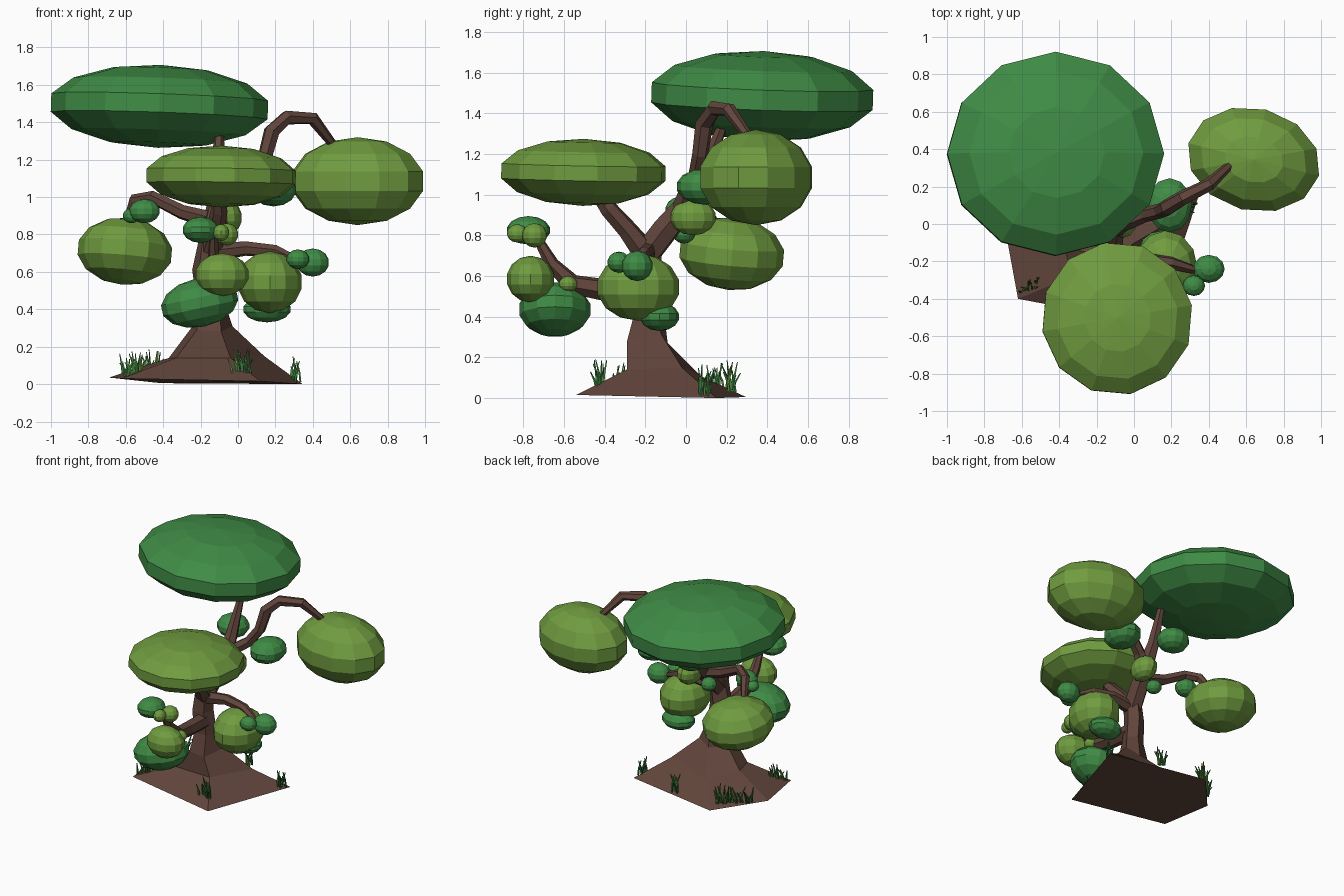
import bpy, bmesh, math, random
from mathutils import Vector, Matrix, Euler

if "Cube" in bpy.data.objects:
    bpy.data.objects.remove(bpy.data.objects["Cube"])

random.seed(4)


def material(name, rgb):
    m = bpy.data.materials.new(name)
    m.diffuse_color = (*rgb, 1)
    m.use_nodes = True
    m.node_tree.nodes["Principled BSDF"].inputs["Base Color"].default_value = m.diffuse_color
    return m


DARK = material("dark_leaf", (0.05, 0.26, 0.06))
LIGHT = material("light_leaf", (0.16, 0.33, 0.05))
BARK = material("bark", (0.12, 0.06, 0.045))
GRASS = material("grass", (0.03, 0.17, 0.04))
GRASS2 = material("grass_light", (0.09, 0.24, 0.04))


def finish(bm, name, *mats):
    bmesh.ops.recalc_face_normals(bm, faces=bm.faces)
    me = bpy.data.meshes.new(name)
    bm.to_mesh(me)
    bm.free()
    for m in mats:
        me.materials.append(m)
    ob = bpy.data.objects.new(name, me)
    bpy.context.collection.objects.link(ob)
    return ob


def loft(bm, rings, mat=0):
    """Skin a list of point rings and cap both ends."""
    rows = [[bm.verts.new(p) for p in r] for r in rings]
    n = len(rows[0])
    faces = [bm.faces.new(rows[0]), bm.faces.new(rows[-1])]
    for a, b in zip(rows, rows[1:]):
        for i in range(n):
            j = (i + 1) % n
            faces.append(bm.faces.new((a[i], a[j], b[j], b[i])))
    for f in faces:
        f.material_index = mat


def tube(bm, pts, radii, sides=6, mat=0):
    """Tapered low-poly tube along a path."""
    pts = [Vector(p) for p in pts]
    rings, side = [], None
    for i, p in enumerate(pts):
        t = (pts[min(i + 1, len(pts) - 1)] - pts[max(i - 1, 0)]).normalized()
        if side is None:
            side = t.orthogonal()
        side = (side - t * side.dot(t)).normalized()
        up = t.cross(side)
        rings.append([p + radii[i] * (side * math.cos(a) + up * math.sin(a))
                      for a in (math.tau * k / sides for k in range(sides))])
    loft(bm, rings, mat)


def leaf(name, mat, centre, radii, tilt=(0, 0, 0)):
    """Faceted squashed ball of leaves."""
    bm = bmesh.new()
    bmesh.ops.create_uvsphere(bm, u_segments=12, v_segments=7, radius=1)
    size = Matrix.Diagonal((radii[0] / .975, radii[1] / .975, radii[2], 1))
    rot = Euler([math.radians(a) for a in tilt]).to_matrix().to_4x4()
    bm.transform(Matrix.Translation(centre) @ rot @ size)
    finish(bm, name, mat)


# Root base flaring into the trunk
bm = bmesh.new()
loft(bm, [
    [(.345, .15, 0), (-.41, .295, .005), (-.69, -.02, .035), (-.62, -.40, .03), (.12, -.54, .015)],
    [(.14, -.02, .15), (-.22, .07, .11), (-.37, -.13, .14), (-.33, -.28, .14), (-.04, -.29, .14)],
    [(-.03, -.12, .31), (-.13, -.09, .27), (-.25, -.15, .30), (-.22, -.28, .29), (-.09, -.29, .28)],
    [(-.07, -.16, .43), (-.13, -.11, .43), (-.22, -.16, .43), (-.20, -.25, .43), (-.10, -.25, .43)],
    [(-.09, -.17, .60), (-.15, -.12, .60), (-.245, -.18, .61), (-.21, -.26, .60), (-.12, -.25, .60)],
    [(-.09, -.18, .74), (-.13, -.12, .76), (-.21, -.17, .77), (-.19, -.25, .76), (-.11, -.25, .75)],
])
finish(bm, "trunk_and_roots", BARK)

# Branches
BRANCHES = {
    "crown_branch": ([(-.15, -.2, .70), (-.13, -.1, .83), (-.11, 0, .95), (-.11, .08, 1.09),
                      (-.10, .18, 1.34)], [.07, .07, .06, .045, .025]),
    "arched_branch": ([(-.12, -.03, .90), (-.04, .01, 1.02), (.06, .05, 1.09), (.14, .07, 1.2),
                       (.18, .09, 1.35), (.26, .14, 1.425), (.40, .21, 1.42), (.54, .34, 1.24)],
                      [.055, .045, .04, .04, .045, .04, .035, .02]),
    "front_branch": ([(-.15, -.19, .70), (-.12, -.29, .83), (-.10, -.38, .93), (-.1, -.46, 1.04)],
                     [.065, .05, .045, .03]),
    "left_branch": ([(-.12, -.06, .87), (-.30, -.04, .92), (-.46, 0, 1.0), (-.55, .06, .985),
                     (-.60, .15, .85)], [.05, .04, .035, .035, .02]),
    "right_branch": ([(-.15, -.2, .70), (.04, -.19, .725), (.2, -.21, .71), (.34, -.25, .65)],
                     [.05, .04, .035, .02]),
    "low_front_branch": ([(-.15, -.2, .52), (-.14, -.42, .535), (-.13, -.56, .56),
                          (-.13, -.66, .66), (-.13, -.75, .82)], [.06, .055, .05, .035, .02]),
}
for name, (pts, radii) in BRANCHES.items():
    bm = bmesh.new()
    tube(bm, pts, radii)
    finish(bm, name, BARK)

# Large leaf clumps
leaf("crown_leaves", DARK, (-.42, .375, 1.485), (.58, .545, .222), (-2, 2, 0))
leaf("front_leaves", LIGHT, (-.09, -.505, 1.11), (.405, .41, .165), (-1, 1, 10))
leaf("right_leaves", LIGHT, (.64, .345, 1.085), (.36, .275, .235), (0, 0, -14))
leaf("left_leaves", LIGHT, (-.605, .225, .71), (.25, .255, .18), (-5, 5, 0))
leaf("low_front_leaves", DARK, (-.205, -.645, .435), (.205, .175, .13), (0, -12, 0))
leaf("low_right_leaves", LIGHT, (.17, -.235, .545), (.17, .2, .165))

# Small leaf clumps: material, centre, radii
SMALL = [
    (LIGHT, (-.085, -.765, .585), (.14, .115, .115)),
    (DARK, (.155, -.13, .40), (.125, .095, .07)),
    (DARK, (.40, -.24, .65), (.085, .075, .075)),
    (DARK, (.32, -.33, .668), (.06, .055, .052)),
    (DARK, (-.20, -.775, .825), (.095, .105, .07)),
    (LIGHT, (-.06, -.745, .80), (.06, .06, .06)),
    (LIGHT, (-.09, -.83, .81), (.042, .05, .045)),
    (LIGHT, (-.06, .035, .89), (.08, .11, .09)),
    (DARK, (.19, .10, 1.04), (.12, .145, .09)),
    (DARK, (-.185, .205, 1.09), (.115, .11, .085)),
    (DARK, (-.50, -.03, .925), (.08, .07, .065)),
    (DARK, (-.57, 0, .90), (.045, .045, .04)),
    (DARK, (-.19, -.01, .81), (.055, .055, .05)),
    (LIGHT, (-.09, -.58, .56), (.05, .045, .04)),
]
for i, (mat, centre, radii) in enumerate(SMALL):
    leaf(f"small_leaves_{i + 1}", mat, centre, radii)


# Grass tufts: start, end, base height, blade count
TUFTS = [
    ((-.60, -.35), (-.52, -.31), .04, 12),
    ((.29, .08), (.32, .11), .01, 9),
    ((-.02, -.43), (.06, -.42), .05, 16),
    ((-.08, .21), (-.04, .23), .03, 9),
    ((-.41, .23), (-.61, .07), .04, 24),
]
for i, (a, b, z, count) in enumerate(TUFTS):
    bm = bmesh.new()
    for k in range(count):
        base = Vector((*a, z)).lerp(Vector((*b, z)), (k + .5) / count)
        base += Vector((random.uniform(-.02, .02), random.uniform(-.02, .02), 0))
        ang, h = random.uniform(0, math.tau), random.uniform(.07, .145)
        lean = Vector((math.cos(ang), math.sin(ang), 0)) * random.uniform(.01, .045)
        up = Vector((0, 0, h))
        tube(bm, [base, base + lean * .3 + up * .5, base + lean + up],
             [.007, .007, .003], 4, random.choice((0, 0, 1)))
    finish(bm, f"grass_tuft_{i + 1}", GRASS, GRASS2)
